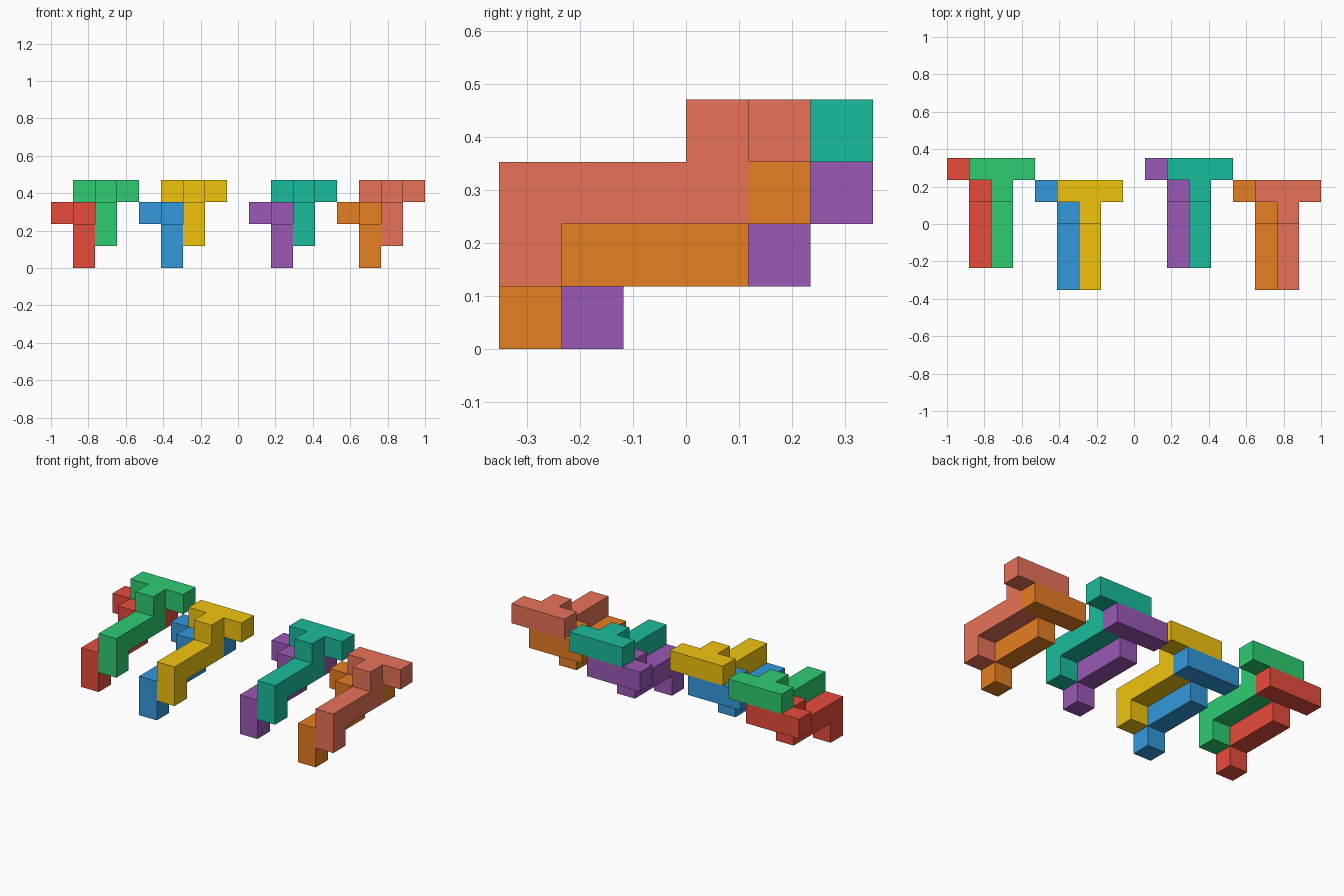
import bpy, bmesh

if "Cube" in bpy.data.objects:
    bpy.data.objects.remove(bpy.data.objects["Cube"])

U = 2 / 17  # edge of one cube cell

# Cells of one piece: foot, long arm, riser and three-cell crossbar
PIECE = ([(0, 0, 0)] + [(0, j, 1) for j in range(4)]
         + [(0, 3, 2)] + [(i, 4, 2) for i in (-1, 0, 1)])


def material(name, code):
    def linear(c):
        return c / 12.92 if c <= 0.04045 else ((c + 0.055) / 1.055) ** 2.4
    rgb = [linear(int(code[k:k + 2], 16) / 255) for k in (0, 2, 4)]
    mat = bpy.data.materials.new(name)
    mat.diffuse_color = (*rgb, 1)
    mat.use_nodes = True
    mat.node_tree.nodes["Principled BSDF"].inputs["Base Color"].default_value = mat.diffuse_color
    return mat


def add_piece(name, code, column, row, level):
    """Join the cells into one solid with only its outer faces."""
    bm = bmesh.new()
    filled = set(PIECE)
    verts = {}

    def vert(p):
        if p not in verts:
            x, y, z = p
            verts[p] = bm.verts.new((-1 + (x + column) * U,
                                     (y + row - 3) * U, (z + level) * U))
        return verts[p]

    for cell in PIECE:
        for axis in range(3):
            b, c = (axis + 1) % 3, (axis + 2) % 3
            for side in (0, 1):
                near = list(cell)
                near[axis] += 2 * side - 1
                if tuple(near) in filled:
                    continue
                loop = []
                for db, dc in ((0, 0), (1, 0), (1, 1), (0, 1)):
                    p = list(cell)
                    p[axis] += side
                    p[b] += db
                    p[c] += dc
                    loop.append(vert(tuple(p)))
                bm.faces.new(loop if side else loop[::-1])
    # Merge coplanar squares into clean flat faces
    bmesh.ops.dissolve_limit(bm, angle_limit=0.01, verts=bm.verts[:], edges=bm.edges[:])
    mesh = bpy.data.meshes.new(name)
    bm.to_mesh(mesh)
    bm.free()
    mesh.materials.append(material(name, code))
    bpy.context.collection.objects.link(bpy.data.objects.new(name, mesh))


# Four nested pairs: (start column, start row, lower piece, upper piece)
PAIRS = [
    (1, 1, ("red", "E74C3C"), ("green", "2ECC71")),
    (5, 0, ("blue", "3498DB"), ("yellow", "F1C40F")),
    (10, 1, ("purple", "9B59B6"), ("teal", "1ABC9C")),
    (14, 0, ("orange", "E67E22"), ("salmon", "E87258")),
]
for column, row, lower, upper in PAIRS:
    add_piece(lower[0] + "_lower_piece", lower[1], column, row, 0)
    add_piece(upper[0] + "_upper_piece", upper[1], column + 1, row, 1)
